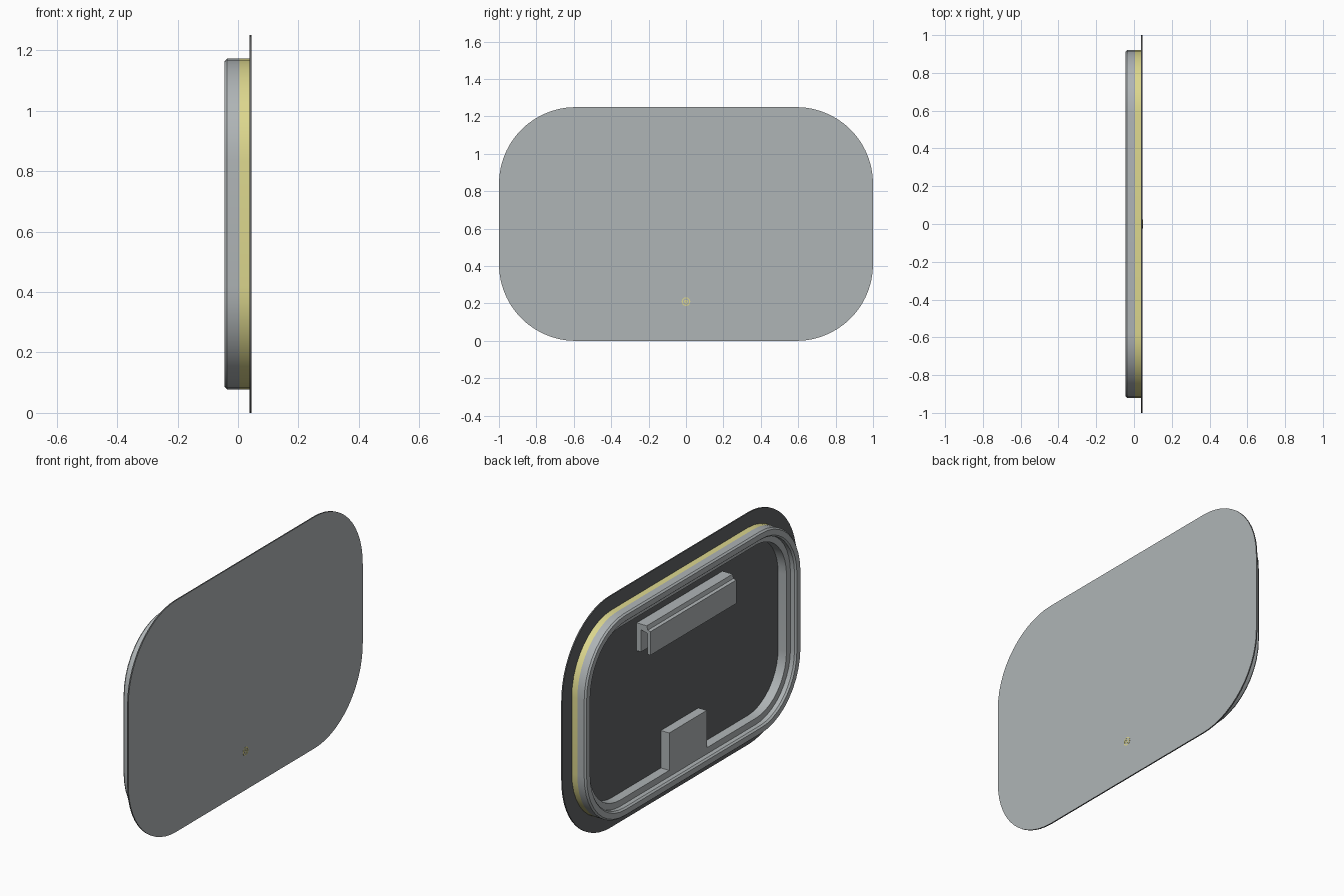
import bpy, bmesh, math

if "Cube" in bpy.data.objects:
    bpy.data.objects.remove(bpy.data.objects["Cube"], do_unlink=True)

MID_Z = 0.625


def material(name, rgb):
    m = bpy.data.materials.new(name)
    m.use_nodes = True
    m.diffuse_color = (*rgb, 1)
    m.node_tree.nodes["Principled BSDF"].inputs["Base Color"].default_value = (*rgb, 1)
    return m


silver = material("silver grey", (0.43, 0.46, 0.47))
dark = material("dark backing", (0.12, 0.125, 0.13))
yellow = material("warm yellow light", (0.72, 0.68, 0.27))


def finish(name, bm, mats, smooth=True):
    bmesh.ops.recalc_face_normals(bm, faces=bm.faces)
    mesh = bpy.data.meshes.new(name)
    bm.to_mesh(mesh)
    bm.free()
    for m in mats:
        mesh.materials.append(m)
    ob = bpy.data.objects.new(name, mesh)
    bpy.context.collection.objects.link(ob)
    if smooth:
        bpy.ops.object.select_all(action="DESELECT")
        ob.select_set(True)
        bpy.context.view_layer.objects.active = ob
        bpy.ops.object.shade_smooth_by_angle(angle=math.radians(30))
    return ob


def outline(half_y, half_z, radius, steps=10):
    """Rounded rectangle as (y, z) points."""
    pts = []
    for k, (sy, sz) in enumerate([(1, 1), (-1, 1), (-1, -1), (1, -1)]):
        for i in range(steps + 1):
            a = math.pi / 2 * (k + i / steps)
            pts.append((sy * (half_y - radius) + radius * math.cos(a),
                        MID_Z + sz * (half_z - radius) + radius * math.sin(a)))
    return pts


def ring(name, half_y, half_z, radius, profile, mat):
    """Sweep a closed (inset, x) profile around a rounded rectangle."""
    bm = bmesh.new()
    loops = [[bm.verts.new((x, y, z)) for y, z in
              outline(half_y - d, half_z - d, radius - d)] for d, x in profile]
    n = len(loops[0])
    for a, b in zip(loops, loops[1:] + loops[:1]):
        for i in range(n):
            j = (i + 1) % n
            bm.faces.new((a[i], a[j], b[j], b[i]))
    return finish(name, bm, [mat])


def prism(name, profile, half_y, mat):
    """Extrude an (x, z) profile along y."""
    bm = bmesh.new()
    face = bm.faces.new([bm.verts.new((x, -half_y, z)) for x, z in profile])
    out = bmesh.ops.extrude_face_region(bm, geom=[face])
    verts = [g for g in out["geom"] if isinstance(g, bmesh.types.BMVert)]
    bmesh.ops.translate(bm, verts=verts, vec=(0, 2 * half_y, 0))
    return finish(name, bm, [mat], smooth=False)


# Mirror sheet: silver on the outside, dark on the back and rim
bm = bmesh.new()
pts = outline(1.0, 0.625, 0.41, 14)
back = [bm.verts.new((0.038, y, z)) for y, z in pts]
front = [bm.verts.new((0.045, y, z)) for y, z in pts]
bm.faces.new(back)
bm.faces.new(front)
for i in range(len(pts)):
    j = (i + 1) % len(pts)
    bm.faces.new((back[i], back[j], front[j], front[i]))
bmesh.ops.recalc_face_normals(bm, faces=bm.faces)
for f in bm.faces:
    f.material_index = 0 if f.normal.x > 0.5 else 1
finish("mirror_panel", bm, [silver, dark])

# Light strip and stepped rear frame
ring("light_strip", 0.92, 0.547, 0.34,
     [(0, 0.005), (0, 0.038), (0.02, 0.038), (0.02, 0.005)], yellow)
ring("rear_frame", 0.92, 0.547, 0.34,
     [(0, 0.005), (0, -0.036), (0.008, -0.045), (0.038, -0.045), (0.046, -0.036),
      (0.046, -0.012), (0.08, -0.012), (0.08, 0.038), (0.02, 0.038), (0.02, 0.005)], silver)

# Hanging rail with hooked lip
prism("hanging_rail",
      [(0.038, 0.87), (0.038, 1.02), (-0.022, 1.02), (-0.028, 0.998), (-0.044, 0.994),
       (-0.044, 0.867), (-0.026, 0.867), (-0.026, 0.98), (0.012, 0.99), (0.012, 0.87)],
      0.366, silver)

# Control box
prism("control_box", [(0.038, 0.13), (0.038, 0.36), (-0.012, 0.36), (-0.012, 0.13)],
      0.16, silver)

# Touch button mark on the mirror face
bm = bmesh.new()
for inner, outer in [(0.017, 0.023), (0.004, 0.01)]:
    steps = 24
    loops = [[bm.verts.new((0.0462, r * math.cos(math.tau * i / steps),
                            0.21 + r * math.sin(math.tau * i / steps)))
              for i in range(steps)] for r in (inner, outer)]
    for i in range(steps):
        j = (i + 1) % steps
        bm.faces.new((loops[0][i], loops[1][i], loops[1][j], loops[0][j]))
button = finish("touch_button", bm, [yellow], smooth=False)
thick = button.modifiers.new("thickness", "SOLIDIFY")
thick.thickness = 0.001
thick.offset = 0
